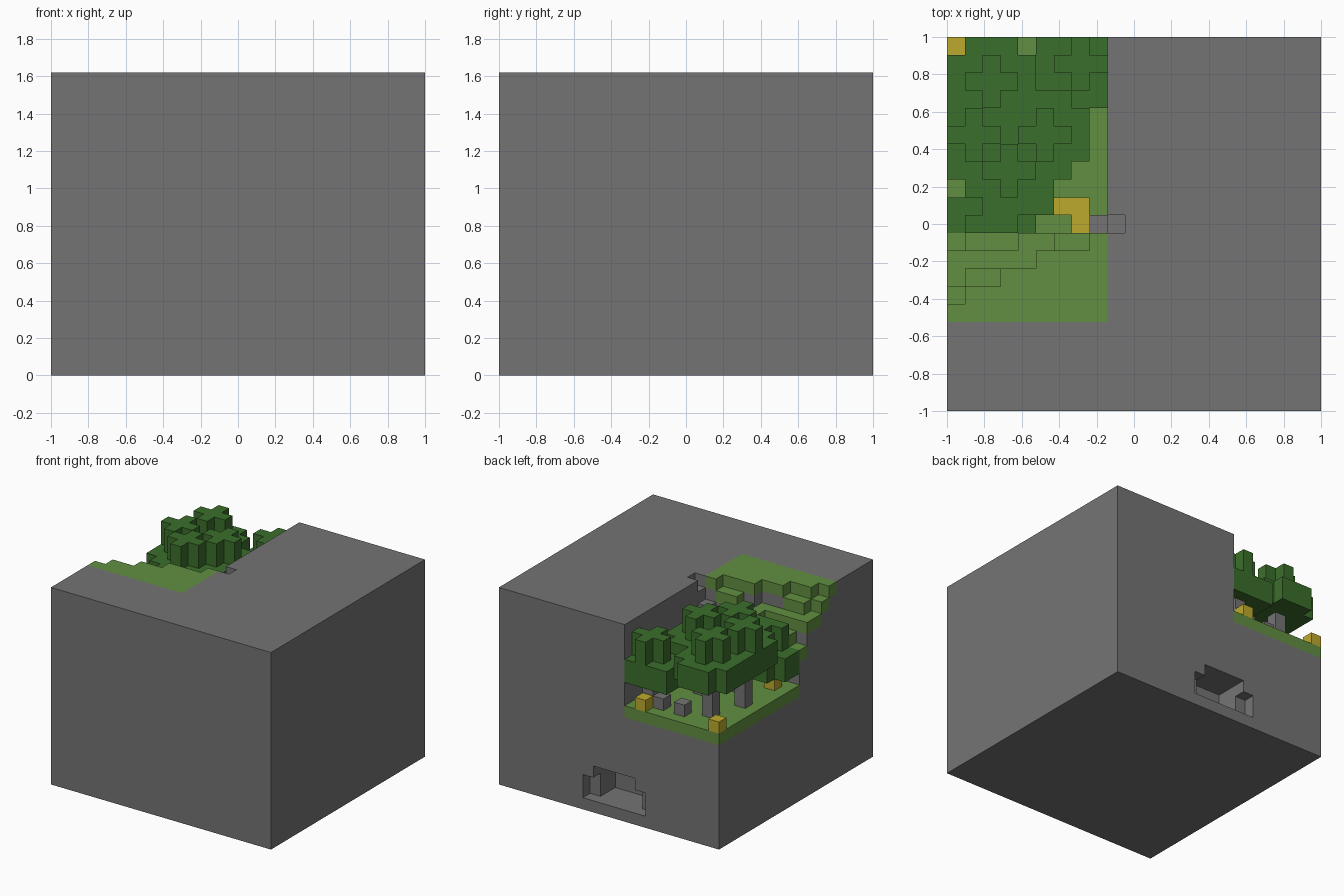
import bpy
import bmesh

if "Cube" in bpy.data.objects:
    bpy.data.objects.remove(bpy.data.objects["Cube"], do_unlink=True)

N, H = 21, 17          # block counts: footprint and height
V = 2 / N              # size of one block


def material(name, colour):
    mat = bpy.data.materials.new(name)
    mat.use_nodes = True
    mat.diffuse_color = (*colour, 1)
    bsdf = next(n for n in mat.node_tree.nodes if n.type == 'BSDF_PRINCIPLED')
    bsdf.inputs["Base Color"].default_value = (*colour, 1)
    return mat


stone = material("stone grey", (0.175, 0.175, 0.175))
grass = material("grass green", (0.122, 0.275, 0.053))
leaf = material("leaf green", (0.044, 0.156, 0.025))
gold = material("gold yellow", (0.51, 0.40, 0.027))

PARTS = {"rock": stone, "meadow": grass, "terraces": grass, "trunks": stone,
         "boulders": stone, "canopies": leaf, "gold_blocks": gold}
cells = {}


def fill(part, i0, i1, q0, q1, k0, k1, keep=False):
    """Fill a box of blocks; i counts from -x, q from the back, k from the ground."""
    for i in range(max(i0, 0), min(i1, N)):
        for q in range(max(q0, 0), min(q1, N)):
            for k in range(k0, k1):
                key = (i, N - 1 - q, k)
                if part is None:
                    cells.pop(key, None)
                elif not (keep and key in cells):
                    cells[key] = part


# Solid rock with the open valley corner
fill("rock", 0, N, 0, N, 0, H)
fill(None, 0, 9, 0, 11, 9, H)
fill("meadow", 0, 9, 0, 11, 9, 10)

# Stepped terraces climbing to the plateau
rows = {11: [13, 14, 14, 14, 15, 15, 16, 16, 17],
        12: [15] * 5 + [17] * 4,
        13: [15, 16, 16] + [17] * 6,
        14: [16] + [17] * 8,
        15: [17] * 9}
for q, tops in rows.items():
    for i, top in enumerate(tops):
        fill(None, i, i + 1, q, q + 1, top, H)
        fill("terraces", i, i + 1, q, q + 1, top - 1, top)

# Rock pillar and the small slot beside it
fill("rock", 8, 9, 10, 11, 10, 15)
fill(None, 9, 10, 10, 11, 16, H)

# Cave in the back wall
fill(None, 7, 13, 0, 1, 1, 3)
fill(None, 8, 12, 0, 3, 1, 4)

# Loose blocks on the meadow
for i, q in ((0, 0), (7, 0), (6, 9), (7, 9), (7, 10), (1, 9)):
    fill("gold_blocks", i, i + 1, q, q + 1, 10, 11)
for i, q in ((6, 1), (4, 1)):
    fill("boulders", i, i + 1, q, q + 1, 10, 11)


# Trees: trunk, two-block slab without corners, cross-shaped crown
def tree(i, q, top):
    fill("trunks", i, i + 1, q, q + 1, 10, top - 4, keep=True)
    for a, b, base in ((2, 1, top - 4), (1, 2, top - 4),
                       (1, 0, top - 2), (0, 1, top - 2)):
        fill("canopies", i - a, i + a + 1, q - b, q + b + 1,
             base, base + 2, keep=True)


for spot in ((2, 2, 17), (1, 5, 17), (3, 7, 17), (5, 5, 17), (7, 1, 16)):
    tree(*spot)
fill("canopies", 5, 6, 9, 10, 13, 15)

# Low tree against the terraces, kept clear of the steps
for q in (8, 9, 10):
    fill("canopies", 1 if q == 8 else 0, 4 if q == 8 else 5, q, q + 1, 11, 13, keep=True)
fill("canopies", 1, 4, 10, 11, 13, 15, keep=True)
fill("canopies", 2, 3, 9, 10, 13, 15, keep=True)
fill("trunks", 2, 3, 10, 11, 10, 11, keep=True)


# Skin each part with only its exposed block faces
def skin(part, mat):
    bm = bmesh.new()
    verts = {}

    def vert(p):
        if p not in verts:
            verts[p] = bm.verts.new((p[0] * V - 1, p[1] * V - 1, p[2] * V))
        return verts[p]

    for cell in [c for c, name in cells.items() if name == part]:
        for d in range(3):
            u, w = (d + 1) % 3, (d + 2) % 3
            for s in (0, 1):
                near = list(cell)
                near[d] += 2 * s - 1
                if tuple(near) in cells:
                    continue
                loop = []
                for a, b in ((0, 0), (1, 0), (1, 1), (0, 1)):
                    p = list(cell)
                    p[d] += s
                    p[u] += a
                    p[w] += b
                    loop.append(vert(tuple(p)))
                bm.faces.new(loop if s else loop[::-1])
    mesh = bpy.data.meshes.new(part)
    bm.to_mesh(mesh)
    bm.free()
    mesh.materials.append(mat)
    bpy.context.collection.objects.link(bpy.data.objects.new(part, mesh))


for part, mat in PARTS.items():
    skin(part, mat)
